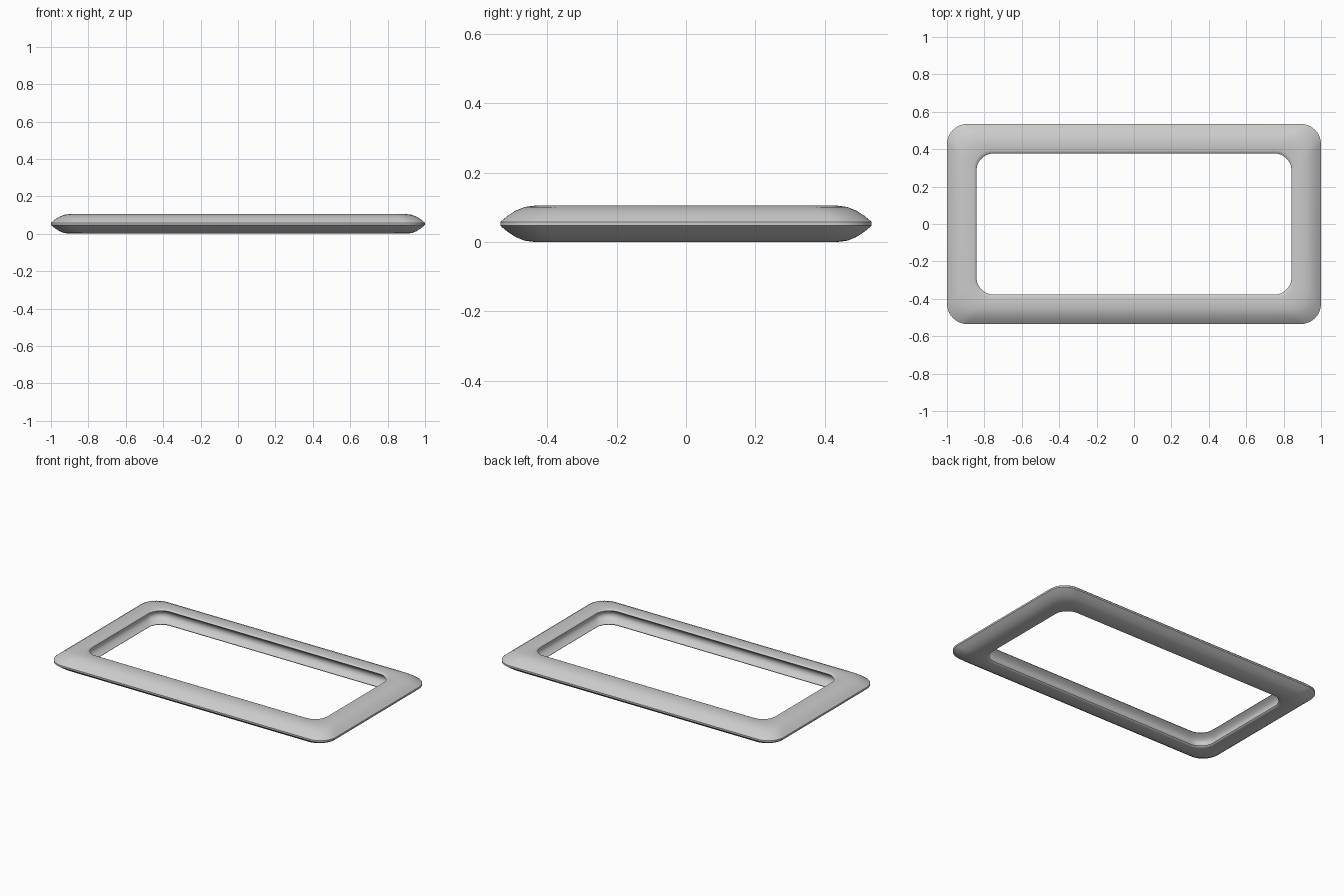
import bpy, bmesh, math

cube = bpy.data.objects.get("Cube")
if cube:
    bpy.data.objects.remove(cube)

HALF_X, HALF_Y, HEIGHT = 1.0, 0.535, 0.105
CORNER_STEPS = 12

# Upper half of the bar's cross-section: (inset from outer rim, height)
upper = [(0, .058), (.02, .075), (.045, .091), (.07, .101), (.1, .105),
         (.143, .105), (.153, .102), (.158, .096),
         (.14, .085), (.127, .072), (.121, .06)]
section = upper + [(d, HEIGHT - z) for d, z in reversed(upper)]


def rounded_rectangle(inset, z):
    """Outline of the frame at a given inset from the outer rim."""
    hx, hy = HALF_X - inset, HALF_Y - inset
    r = 0.11 - 0.12 * inset
    points = []
    for quarter, (sx, sy) in enumerate([(1, 1), (-1, 1), (-1, -1), (1, -1)]):
        for i in range(CORNER_STEPS + 1):
            a = math.pi / 2 * (quarter + i / CORNER_STEPS)
            points.append((sx * (hx - r) + r * math.cos(a),
                           sy * (hy - r) + r * math.sin(a), z))
    return points


# Frame: one outline per section point, joined into a closed loop
bm = bmesh.new()
rings = [[bm.verts.new(p) for p in rounded_rectangle(d, z)] for d, z in section]
for k, ring in enumerate(rings):
    following = rings[(k + 1) % len(rings)]
    for i in range(len(ring)):
        j = (i + 1) % len(ring)
        bm.faces.new((ring[i], ring[j], following[j], following[i]))
bmesh.ops.recalc_face_normals(bm, faces=bm.faces)
mesh = bpy.data.meshes.new("frame")
bm.to_mesh(mesh)
bm.free()

frame = bpy.data.objects.new("frame", mesh)
bpy.context.collection.objects.link(frame)

# Plain grey finish
grey = bpy.data.materials.new("plain grey")
grey.use_nodes = True
colour = (0.6, 0.6, 0.6, 1)
grey.diffuse_color = colour
grey.node_tree.nodes["Principled BSDF"].inputs["Base Color"].default_value = colour
mesh.materials.append(grey)

bpy.context.view_layer.objects.active = frame
frame.select_set(True)
bpy.ops.object.shade_smooth_by_angle(angle=math.radians(35))
